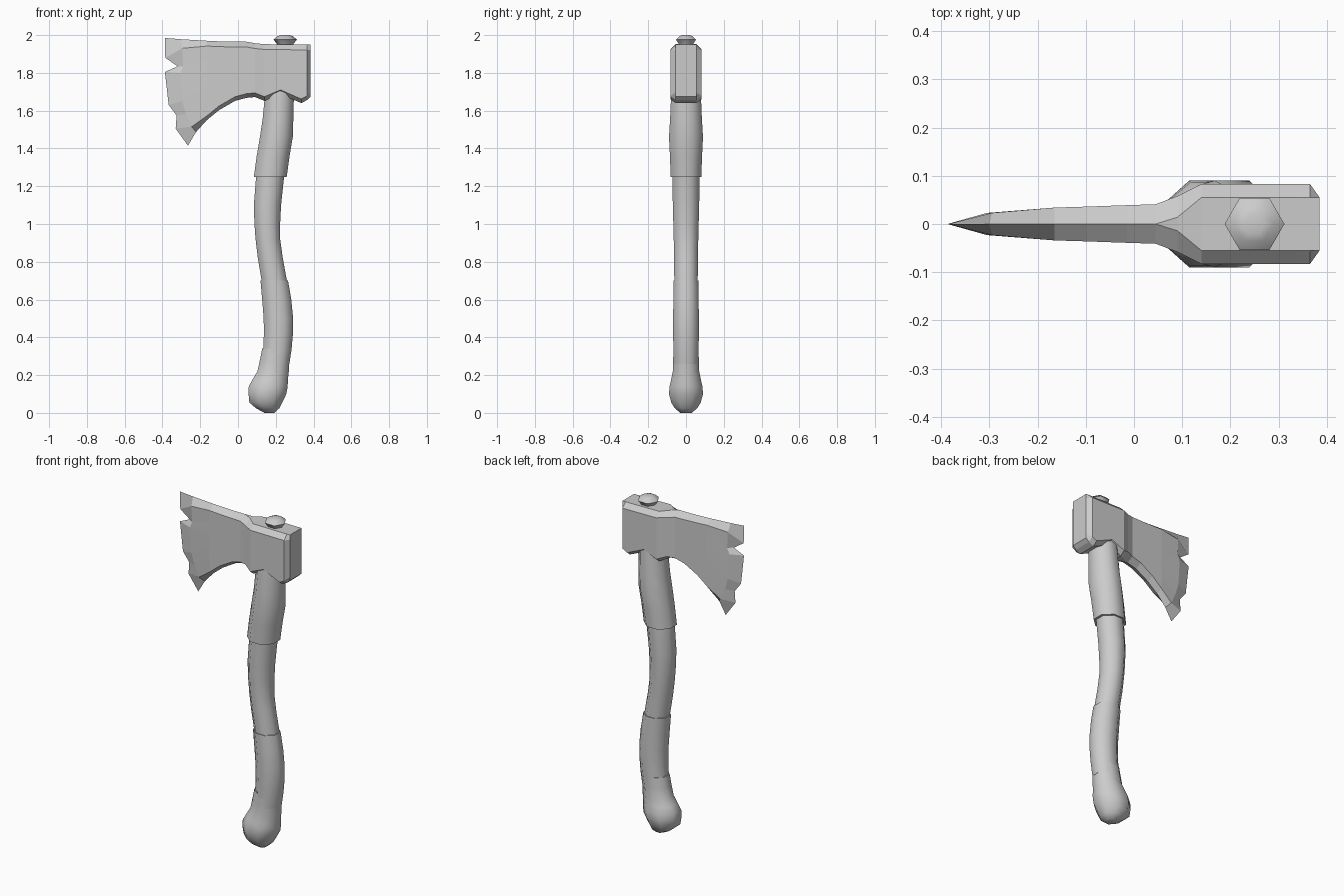
import bpy, bmesh, math

SIDES = 8


def loft(name, rings, cap_start=True, cap_end=True, smooth=None):
    """Skin a list of equal-length closed rings into one object."""
    bm = bmesh.new()
    vs = [[bm.verts.new(p) for p in ring] for ring in rings]
    n = len(rings[0])
    for a, b in zip(vs, vs[1:]):
        for i in range(n):
            j = (i + 1) % n
            bm.faces.new((a[i], a[j], b[j], b[i]))
    if cap_start:
        bm.faces.new(vs[0])
    if cap_end:
        bm.faces.new(vs[-1])
    bmesh.ops.remove_doubles(bm, verts=bm.verts, dist=0.0005)
    bmesh.ops.recalc_face_normals(bm, faces=bm.faces)
    me = bpy.data.meshes.new(name)
    bm.to_mesh(me)
    bm.free()
    ob = bpy.data.objects.new(name, me)
    bpy.context.collection.objects.link(ob)
    if smooth:
        bpy.ops.object.select_all(action='DESELECT')
        ob.select_set(True)
        bpy.context.view_layer.objects.active = ob
        bpy.ops.object.shade_smooth_by_angle(angle=math.radians(smooth))
    return ob


def tube(name, stations, smooth=60, sides=SIDES, phase=0.5):
    """Stations are (z, centre x, half width x, half width y)."""
    k = 1 / math.cos(math.pi / sides) if phase else 1
    rings = []
    for z, cx, hx, hy in stations:
        ring = []
        for i in range(sides):
            a = 2 * math.pi * (i + phase) / sides
            ring.append((cx + hx * k * math.cos(a), hy * k * math.sin(a), z))
        rings.append(ring)
    return loft(name, rings, smooth=smooth)


def both_sides(front):
    """Close a front half-section with its mirror image at the back."""
    return front + [(x, -y, z) for x, y, z in reversed(front)]


# Axe head: chipped cutting edge, then the start of the ground bevel
edge = [(-.387, 1.985), (-.385, 1.88), (-.32, 1.835), (-.387, 1.805),
        (-.367, 1.63), (-.325, 1.575), (-.33, 1.505), (-.265, 1.415)]
grind = [(-.30, 1.978), (-.295, 1.93), (-.29, 1.835), (-.305, 1.80),
         (-.295, 1.65), (-.275, 1.58), (-.245, 1.515), (-.222, 1.487)]
sections = [both_sides([(x, 0, z) for x, z in edge]),
            both_sides([(x, 0 if i in (0, 7) else -.023, z)
                        for i, (x, z) in enumerate(grind)])]

# Head body columns: x, top z, bottom z, half thickness of face, of rim
columns = [(-.165, 1.970, 1.550, .034, 0), (-.10, 1.967, 1.603, .036, 0),
           (-.015, 1.965, 1.652, .039, 0), (.045, 1.965, 1.668, .041, 0),
           (.09, 1.957, 1.672, .058, .014), (.14, 1.952, 1.652, .083, .055),
           (.225, 1.951, 1.688, .083, .055), (.335, 1.950, 1.640, .083, .055),
           (.365, 1.950, 1.656, .083, .055), (.385, 1.950, 1.675, .055, .055)]
for x, zt, zb, t, rim in columns:
    hi, lo = zt - .028, zb + .022
    side = [(x, -t, hi + (lo - hi) * i / 5) for i in range(6)]
    sections.append(both_sides([(x, -rim, zt)] + side + [(x, -rim, zb)]))
loft("axe_head", sections, cap_start=False)

# Hexagonal pin on top of the head
tube("top_pin", [(1.94, .25, .040, .040), (1.955, .25, .045, .045),
                 (1.976, .25, .062, .062), (1.995, .25, .040, .040),
                 (2.0, .25, .022, .022)], smooth=70, sides=6, phase=0)

# Thick sleeve under the head
tube("upper_sleeve", [(1.78, .225, .070, .072), (1.68, .219, .077, .079),
                      (1.56, .212, .081, .084), (1.46, .203, .087, .090),
                      (1.36, .186, .087, .085), (1.25, .171, .087, .081)])

# Curved shaft
tube("shaft", [(1.35, .182, .075, .073), (1.24, .169, .074, .071),
               (1.10, .156, .072, .070), (1.00, .155, .068, .067),
               (.92, .158, .065, .065), (.82, .171, .066, .063),
               (.70, .192, .067, .062), (.62, .201, .068, .062)])

# Lower grip
tube("grip", [(.70, .192, .073, .066), (.60, .205, .077, .067),
              (.50, .214, .078, .068), (.42, .214, .077, .068),
              (.34, .209, .075, .067), (.26, .198, .074, .066)])

# Swollen knob at the foot, leaning forward
tube("end_knob", [(.34, .205, .077, .066), (.28, .194, .078, .068),
                  (.22, .186, .083, .070), (.175, .170, .094, .079),
                  (.14, .160, .103, .087), (.10, .156, .100, .090),
                  (.055, .147, .087, .078), (.025, .157, .062, .060),
                  (0, .166, .026, .030)], smooth=70)
